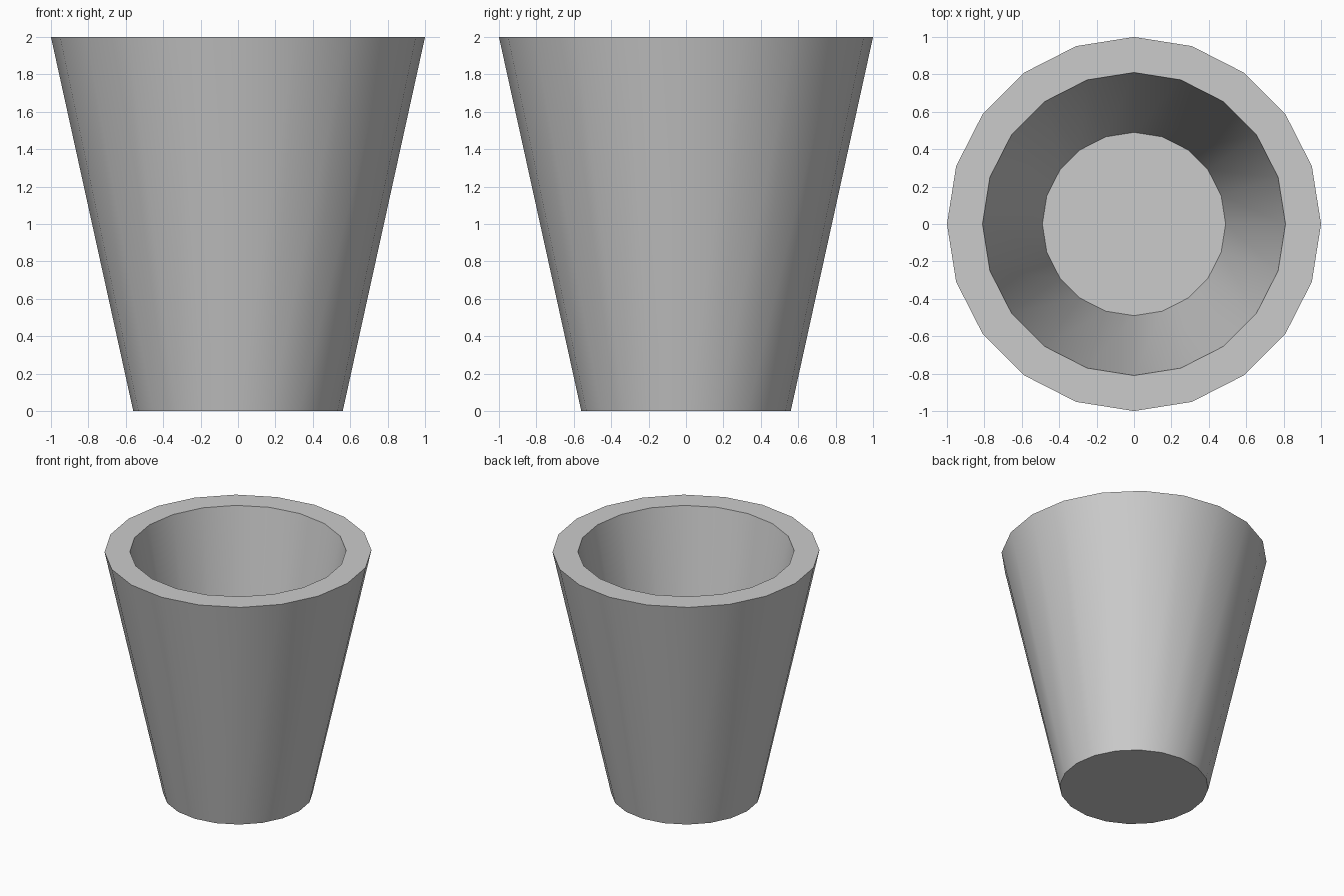
import bpy, bmesh, math

if "Cube" in bpy.data.objects:
    bpy.data.objects.remove(bpy.data.objects["Cube"])

SIDES = 20
# (radius, height) rings running from the base, up the outside, over the rim and down the inside
PROFILE = [(0.56, 0.0), (1.0, 2.0), (0.81, 2.0), (0.49, 0.25)]


def ring(bm, radius, z):
    return [bm.verts.new((radius * math.cos(2 * math.pi * i / SIDES),
                          radius * math.sin(2 * math.pi * i / SIDES), z))
            for i in range(SIDES)]


# Tapered hollow cup
bm = bmesh.new()
rings = [ring(bm, r, z) for r, z in PROFILE]
for a, b in zip(rings, rings[1:]):
    for i in range(SIDES):
        j = (i + 1) % SIDES
        bm.faces.new((a[i], a[j], b[j], b[i]))

# Underside and inner floor
bm.faces.new(list(reversed(rings[0])))
bm.faces.new(rings[-1])
bmesh.ops.recalc_face_normals(bm, faces=bm.faces)

mesh = bpy.data.meshes.new("cup")
bm.to_mesh(mesh)
bm.free()
cup = bpy.data.objects.new("cup", mesh)
bpy.context.collection.objects.link(cup)

# Smooth walls with sharp rim, floor and base edges
bpy.context.view_layer.objects.active = cup
cup.select_set(True)
bpy.ops.object.shade_smooth_by_angle(angle=math.radians(30))
